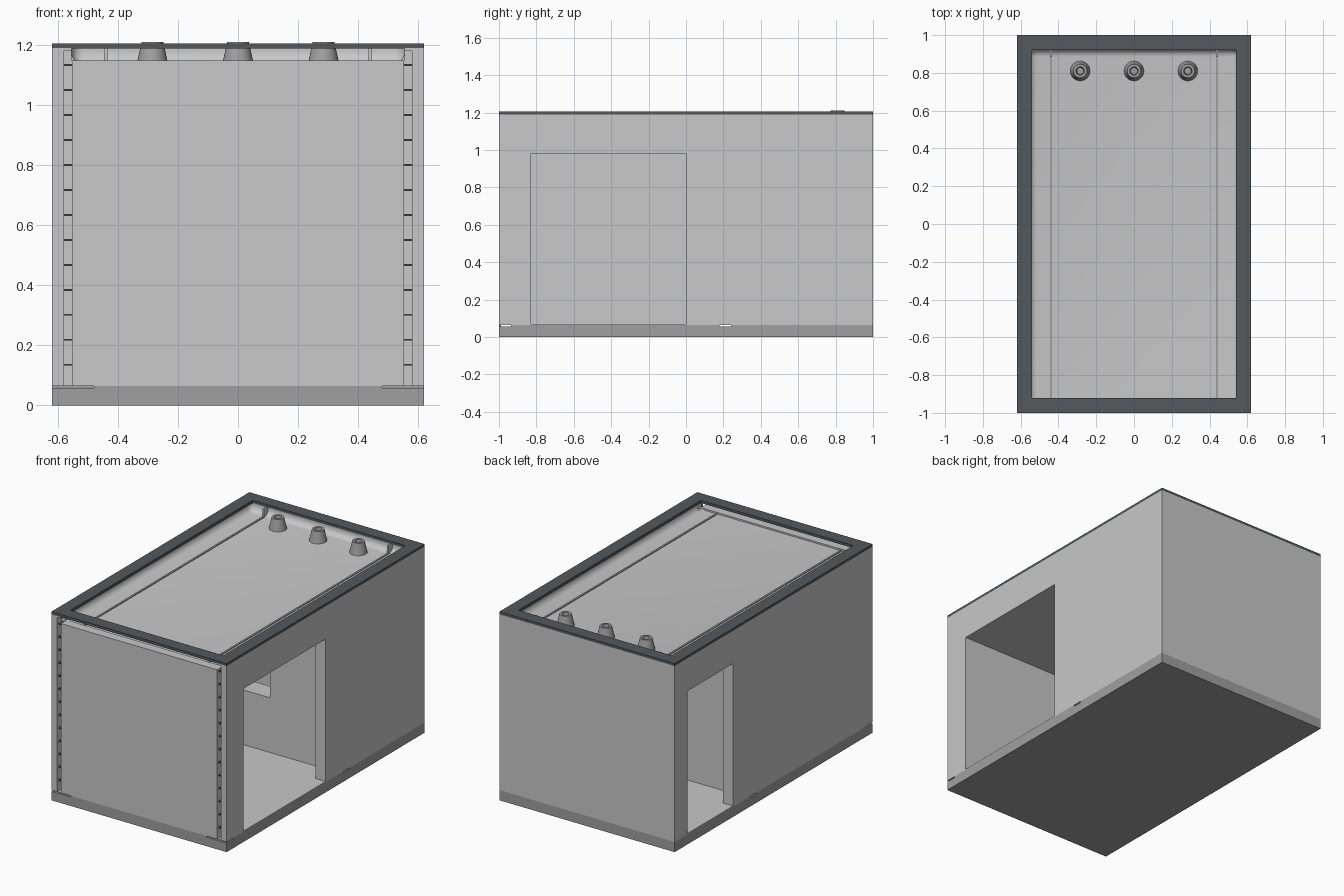
import bpy, bmesh, math
from mathutils import Matrix, Vector

cube = bpy.data.objects.get("Cube")
if cube:
    bpy.data.objects.remove(cube, do_unlink=True)


def material(name, r, g, b):
    m = bpy.data.materials.new(name)
    m.use_nodes = True
    m.diffuse_color = (r, g, b, 1)
    m.node_tree.nodes["Principled BSDF"].inputs["Base Color"].default_value = (r, g, b, 1)
    return m


LIGHT = material("light concrete", 0.58, 0.58, 0.58)
MID = material("grey concrete", 0.35, 0.35, 0.35)
DARK = material("dark slate", 0.085, 0.1, 0.11)


def finish(name, bm, mat):
    mesh = bpy.data.meshes.new(name)
    bm.to_mesh(mesh)
    bm.free()
    ob = bpy.data.objects.new(name, mesh)
    bpy.context.collection.objects.link(ob)
    if mat:
        mesh.materials.append(mat)
    return ob


def box(name, x, y, z, mat=None, round_bottom=0):
    """Box from (min, max) ranges; can round its lower and rear edges."""
    bm = bmesh.new()
    size = Vector((x[1] - x[0], y[1] - y[0], z[1] - z[0]))
    mid = Vector((x[0] + x[1], y[0] + y[1], z[0] + z[1])) / 2
    bmesh.ops.create_cube(bm, size=1, matrix=Matrix.Translation(mid) @ Matrix.Diagonal(size).to_4x4())
    if round_bottom:
        def at_bottom(e):
            return all(v.co.z < mid.z for v in e.verts)

        def at_rear(e):
            return all(v.co.y > mid.y for v in e.verts)

        def at_front(e):
            return all(v.co.y < mid.y for v in e.verts)

        def upright(e):
            return abs(e.verts[0].co.z - e.verts[1].co.z) > size.z / 2

        edges = [e for e in bm.edges
                 if (at_bottom(e) and not at_front(e)) or (upright(e) and at_rear(e))]
        bmesh.ops.bevel(bm, geom=edges, offset=round_bottom, segments=6, profile=0.5, affect='EDGES')
    return finish(name, bm, mat)


def cut(target, *args, **kw):
    cutter = box("cutter", *args, **kw)
    cutter.hide_render = True
    mod = target.modifiers.new("cut", 'BOOLEAN')
    mod.operation = 'DIFFERENCE'
    mod.solver = 'EXACT'
    mod.object = cutter
    bpy.context.view_layer.objects.active = target
    bpy.ops.object.modifier_apply(modifier=mod.name)
    bpy.data.objects.remove(cutter, do_unlink=True)


def mirrored(lo, hi):
    return [(lo, hi), (-hi, -lo)]


# Base slab with lifting notches
base = box("base_slab", (-0.62, 0.62), (-1, 1), (0, 0.065), MID)
notch_z = (0.057, 0.1)
cut(base, (-1, 1), (0.18, 0.24), notch_z)
cut(base, (-1, 1), (-0.99, -0.935), notch_z)
for xr in mirrored(0.48, 0.7):
    cut(base, xr, (-1.1, -0.98), notch_z)

# Concrete shell: two rooms, two doorways, a hatch in the partition
shell = box("shell", (-0.62, 0.62), (-1, 1), (0.065, 1.19), LIGHT)
room_z = (0.07, 0.98)
cut(shell, (-0.55, 0.55), (-0.83, 0.14), room_z)
cut(shell, (-0.55, 0.55), (0.27, 0.87), room_z)
cut(shell, (0.5, 0.7), (-0.83, 0), room_z)
cut(shell, (-0.7, -0.5), (0.41, 0.87), room_z)
cut(shell, (-0.13, 0.13), (0.1, 0.3), (0.42, 0.72))

# Rounded roof tray, open at the front
cut(shell, (-0.555, 0.555), (-0.94, 0.925), (1.138, 1.4), round_bottom=0.04)
cut(shell, (-0.555, 0.555), (-1.1, -0.9), (1.148, 1.4))

# Slots beside the front panel, with dark joints
for side, xr in zip(("left", "right"), mirrored(0.553, 0.58)):
    cut(shell, xr, (-1.1, -0.95), (0.066, 1.18))
    for i in range(13):
        z = 0.135 + i * 0.0832
        box(f"{side}_slot_joint_{i + 1}", xr, (-0.985, -0.95), (z - 0.003, z + 0.003), DARK)

# Ribs along the tray and up its rear end
for side, xr in zip(("left", "right"), mirrored(0.434, 0.446)):
    box(f"{side}_tray_rib", xr, (-0.94, 0.9), (1.13, 1.143), MID)
    box(f"{side}_tray_rib_end", xr, (0.885, 0.93), (1.13, 1.189), LIGHT)

# Dark roof frame
frame = box("roof_frame", (-0.62, 0.62), (-1, 1), (1.189, 1.206), DARK)
cut(frame, (-0.54, 0.54), (-0.92, 0.92), (1.1, 1.3))

# Hollow tapered roof plugs
profile = [(0.054, 1.13), (0.036, 1.21), (0.022, 1.21), (0.018, 1.18), (0, 1.18)]
for i in range(3):
    bm = bmesh.new()
    verts = [bm.verts.new((r, 0, z)) for r, z in profile]
    edges = [bm.edges.new(p) for p in zip(verts, verts[1:])]
    bmesh.ops.spin(bm, geom=verts + edges, cent=(0, 0, 0), axis=(0, 0, 1),
                   angle=math.tau, steps=32)
    bmesh.ops.remove_doubles(bm, verts=bm.verts, dist=0.0001)
    bmesh.ops.recalc_face_normals(bm, faces=bm.faces)
    plug = finish(f"roof_plug_{i + 1}", bm, MID)
    plug.location = (0.285 * (i - 1), 0.81, 0)

# Smooth the curved parts, keep edges sharp
bpy.ops.object.select_all(action='DESELECT')
for ob in bpy.data.objects:
    if ob.name.startswith(("roof_plug", "shell")):
        ob.select_set(True)
        bpy.context.view_layer.objects.active = ob
bpy.ops.object.shade_smooth_by_angle(angle=math.radians(30))
